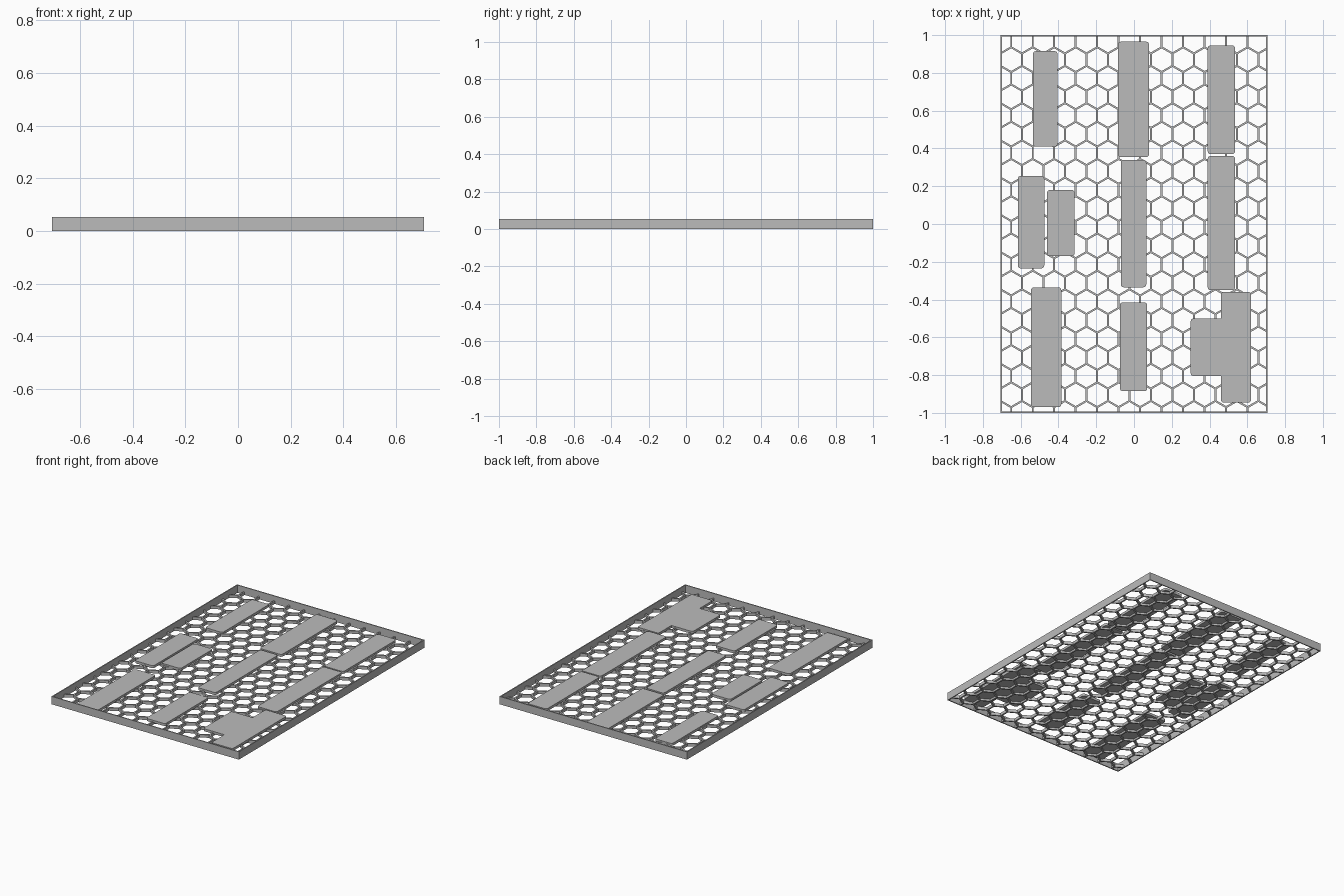
import bpy, bmesh, math
from mathutils import Vector

if "Cube" in bpy.data.objects:
    bpy.data.objects.remove(bpy.data.objects["Cube"])

HALF_X, HALF_Y, HEIGHT = 0.707, 1.0, 0.053
RIM = 0.007            # frame wall thickness
PITCH = 0.1138         # hexagon flat-to-flat
WALL = 0.01            # honeycomb wall thickness
MESH_TOP = 0.02
PLATE_LOW, PLATE_TOP = 0.013, 0.03

grey = bpy.data.materials.new("plain grey")
grey.use_nodes = True
colour = (0.5, 0.5, 0.5, 1)
grey.diffuse_color = colour
grey.node_tree.nodes["Principled BSDF"].inputs["Base Color"].default_value = colour


def finish(name, bm):
    bmesh.ops.recalc_face_normals(bm, faces=bm.faces)
    mesh = bpy.data.meshes.new(name)
    bm.to_mesh(mesh)
    bm.free()
    mesh.materials.append(grey)
    obj = bpy.data.objects.new(name, mesh)
    bpy.context.collection.objects.link(obj)
    return obj


def ring_prism(bm, outer, inner, z0, z1, outer_walls):
    """Extruded band between two loops of matching points."""
    loops = [[bm.verts.new((x, y, z)) for x, y in pts]
             for pts in (outer, inner) for z in (z0, z1)]
    out_low, out_high, in_low, in_high = loops
    pairs = [(out_low, in_low), (out_high, in_high), (in_low, in_high)]
    if outer_walls:
        pairs.append((out_low, out_high))
    for a, b in pairs:
        for i in range(len(a)):
            j = (i + 1) % len(a)
            bm.faces.new((a[i], a[j], b[j], b[i]))


def rectangle(hx, hy):
    return [(-hx, -hy), (hx, -hy), (hx, hy), (-hx, hy)]


def hexagon(cx, cy, flat):
    r = flat / math.sqrt(3)
    return [(cx + r * math.sin(k * math.pi / 3), cy + r * math.cos(k * math.pi / 3))
            for k in range(6)]


# Outer frame
bm = bmesh.new()
ring_prism(bm, rectangle(HALF_X, HALF_Y), rectangle(HALF_X - RIM, HALF_Y - RIM),
           0, HEIGHT, True)
finish("outer_frame", bm)

# Honeycomb floor, trimmed to the inside of the frame
bm = bmesh.new()
row_step = PITCH * math.sqrt(3) / 2
for row in range(-1, 21):
    cy = 0.87 - row * row_step
    for col in range(-1, 14):
        cx = -HALF_X + PITCH * (col + 0.5 + 0.5 * (row % 2))
        ring_prism(bm, hexagon(cx, cy, PITCH), hexagon(cx, cy, PITCH - WALL),
                   0, MESH_TOP, False)
bmesh.ops.remove_doubles(bm, verts=bm.verts, dist=0.0005)
for axis, limit in ((Vector((1, 0, 0)), HALF_X), (Vector((0, 1, 0)), HALF_Y)):
    for side in (-1, 1):
        normal = axis * side
        bmesh.ops.bisect_plane(bm, geom=bm.verts[:] + bm.edges[:] + bm.faces[:],
                               plane_co=normal * (limit - RIM / 2), plane_no=normal,
                               clear_outer=True)
finish("honeycomb_floor", bm)


# Rounded rectangular plates lying on the honeycomb
def plate(name, x0, x1, y0, y1, radius=0.015):
    bm = bmesh.new()
    corners = ((x1, y1, -1, -1), (x0, y1, 1, -1), (x0, y0, 1, 1), (x1, y0, -1, 1))
    verts = []
    for quarter, (x, y, sx, sy) in enumerate(corners):
        for step in range(5):
            a = (quarter + step / 4) * math.pi / 2
            verts.append(bm.verts.new((x + radius * (sx + math.cos(a)),
                                       y + radius * (sy + math.sin(a)), PLATE_LOW)))
    base = bm.faces.new(verts)
    top = bmesh.ops.extrude_face_region(bm, geom=[base], use_keep_orig=True)
    moved = [v for v in top["geom"] if isinstance(v, bmesh.types.BMVert)]
    bmesh.ops.translate(bm, verts=moved, vec=(0, 0, PLATE_TOP - PLATE_LOW))
    finish(name, bm)


PLATES = {
    "back_right_plate": (-.535, -.405, .41, .915),
    "back_middle_plate": (-.085, .08, .355, .965),
    "back_left_plate": (.39, .535, .37, .945),
    "side_right_plate": (-.615, -.475, -.235, .255),
    "inner_right_plate": (-.46, -.315, -.17, .18),
    "centre_plate": (-.07, .065, -.335, .34),
    "side_left_plate": (.39, .535, -.35, .36),
    "front_right_plate": (-.545, -.385, -.97, -.335),
    "front_middle_plate": (-.075, .07, -.885, -.415),
    "front_left_plate": (.46, .62, -.945, -.36),
    "front_left_tab": (.30, .53, -.805, -.50),
}
for name, box in PLATES.items():
    plate(name, *box)
